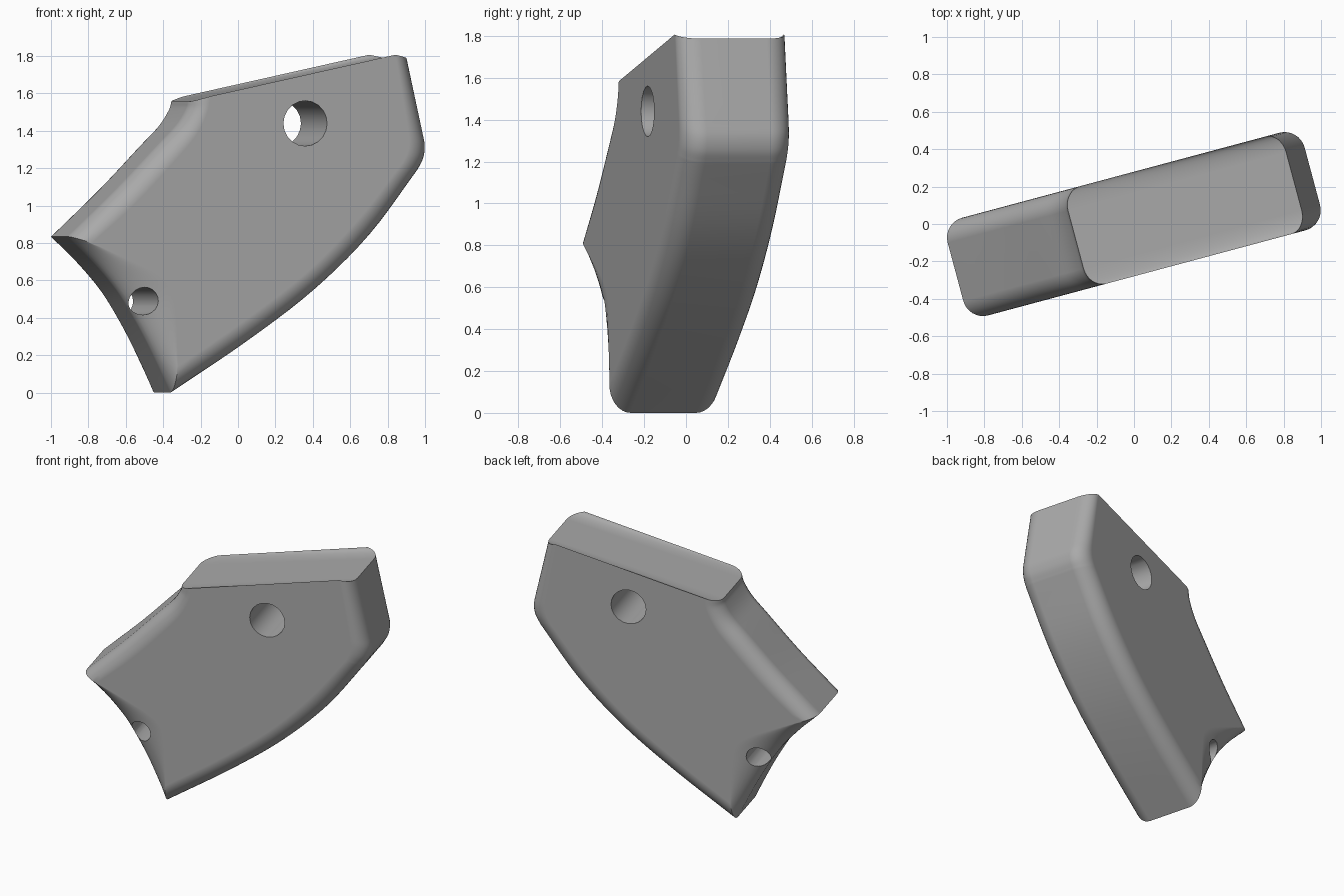
import bpy, bmesh, math
from mathutils import Vector, Matrix

cube = bpy.data.objects.get("Cube")
if cube:
    bpy.data.objects.remove(cube, do_unlink=True)

TURN = math.radians(15)
HALF_FLAT, ROUND = 0.16, 0.11   # half width of the rim, depth of the rounding
STEPS = 8                       # layers in the rounding

# Each stretch of the outline: rim points, then matching points on the side face
STRETCHES = [
    # concave upper left edge
    ([(-.988, .835), (-.722, 1.086), (-.5, 1.315), (-.39, 1.428), (-.335, 1.513), (-.322, 1.556)],
     [(-.88, .80), (-.64, 1.01), (-.41, 1.25), (-.30, 1.38), (-.24, 1.5), (-.225, 1.585)]),
    # flat top
    ([(-.322, 1.556), (.885, 1.787)], [(-.225, 1.585), (.80, 1.807)]),
    # straight right end
    ([(.885, 1.787), (.972, 1.4)], [(.80, 1.807), (.868, 1.42)]),
    # rounded corner below it
    ([(.972, 1.4), (.987, 1.32), (.977, 1.25), (.945, 1.19)],
     [(.868, 1.42), (.876, 1.35), (.869, 1.29), (.84, 1.23)]),
    # long convex lower edge
    ([(.945, 1.19), (.68, .845), (.373, .55), (.014, .283), (-.418, 0)],
     [(.84, 1.23), (.59, .92), (.30, .635), (-.05, .375), (-.405, .14)]),
    # scooped lower left edge, with a wide rounding
    ([(-.418, 0), (-.485, .14), (-.557, .283), (-.635, .42), (-.72, .55), (-.84, .69), (-.988, .835)],
     [(-.405, .14), (-.408, .3), (-.413, .43), (-.435, .55), (-.52, .63), (-.68, .71), (-.88, .80)]),
]


def smooth_path(points, cuts=5):
    """Catmull-Rom samples through the points, without the last one."""
    p = [Vector(q) for q in points]
    if len(p) == 2:
        return [p[0].lerp(p[1], i / cuts) for i in range(cuts)]
    p = [2 * p[0] - p[1]] + p + [2 * p[-1] - p[-2]]
    out = []
    for a, b, c, d in zip(p, p[1:], p[2:], p[3:]):
        for i in range(cuts):
            t = i / cuts
            out.append(b + (c - a) * t / 2 + (a * 2 - b * 5 + c * 4 - d) * t * t / 2
                       + (b * 3 - a - c * 3 + d) * t ** 3 / 2)
    return out


def build_body():
    rim, side = [], []
    for outer, inner in STRETCHES:
        rim += smooth_path(outer)
        side += smooth_path(inner)
    # Layers run from the front face to the back face
    layers = []
    for sign in (-1, 1):
        for i in range(STEPS + 1):
            a = math.pi / 2 * (i if sign > 0 else STEPS - i) / STEPS
            layers.append((sign * (HALF_FLAT + ROUND * math.sin(a)), 1 - math.cos(a)))
    bm = bmesh.new()
    rings = []
    for depth, inset in layers:
        ring = [r.lerp(s, inset) for r, s in zip(rim, side)]
        rings.append([bm.verts.new((p.x, depth, p.y)) for p in ring])
    n = len(rim)
    for low, high in zip(rings, rings[1:]):
        for i in range(n):
            j = (i + 1) % n
            bm.faces.new((low[i], low[j], high[j], high[i]))
    bm.faces.new(rings[0])
    bm.faces.new(rings[-1][::-1])
    bmesh.ops.recalc_face_normals(bm, faces=bm.faces)
    mesh = bpy.data.meshes.new("bracket_body")
    bm.to_mesh(mesh)
    bm.free()
    obj = bpy.data.objects.new("bracket_body", mesh)
    bpy.context.collection.objects.link(obj)
    return obj


def drill(obj, u, z, radius):
    """Cut a round hole straight through the slab."""
    bpy.ops.mesh.primitive_cylinder_add(vertices=20, radius=radius, depth=2,
                                        location=(u, 0, z), rotation=(math.pi / 2, 0, 0))
    cutter = bpy.context.object
    cutter.name = "hole_cutter"
    cutter.hide_render = True
    mod = obj.modifiers.new("hole", 'BOOLEAN')
    mod.operation = 'DIFFERENCE'
    mod.solver = 'EXACT'
    mod.object = cutter
    bpy.ops.object.select_all(action='DESELECT')
    obj.select_set(True)
    bpy.context.view_layer.objects.active = obj
    bpy.ops.object.modifier_apply(modifier=mod.name)
    bpy.data.objects.remove(cutter, do_unlink=True)


body = build_body()
drill(body, .30, 1.44, .121)
drill(body, -.585, .49, .074)
body.data.transform(Matrix.Rotation(TURN, 4, 'Z'))

# Plain grey finish
grey = bpy.data.materials.new("plain_grey")
grey.use_nodes = True
colour = (.4, .4, .4, 1)
grey.diffuse_color = colour
grey.node_tree.nodes["Principled BSDF"].inputs["Base Color"].default_value = colour
body.data.materials.clear()
body.data.materials.append(grey)

# Soft rounding with crisp edges
bpy.ops.object.shade_smooth_by_angle(angle=math.radians(35))
weighted = body.modifiers.new("even_shading", 'WEIGHTED_NORMAL')
weighted.keep_sharp = True
